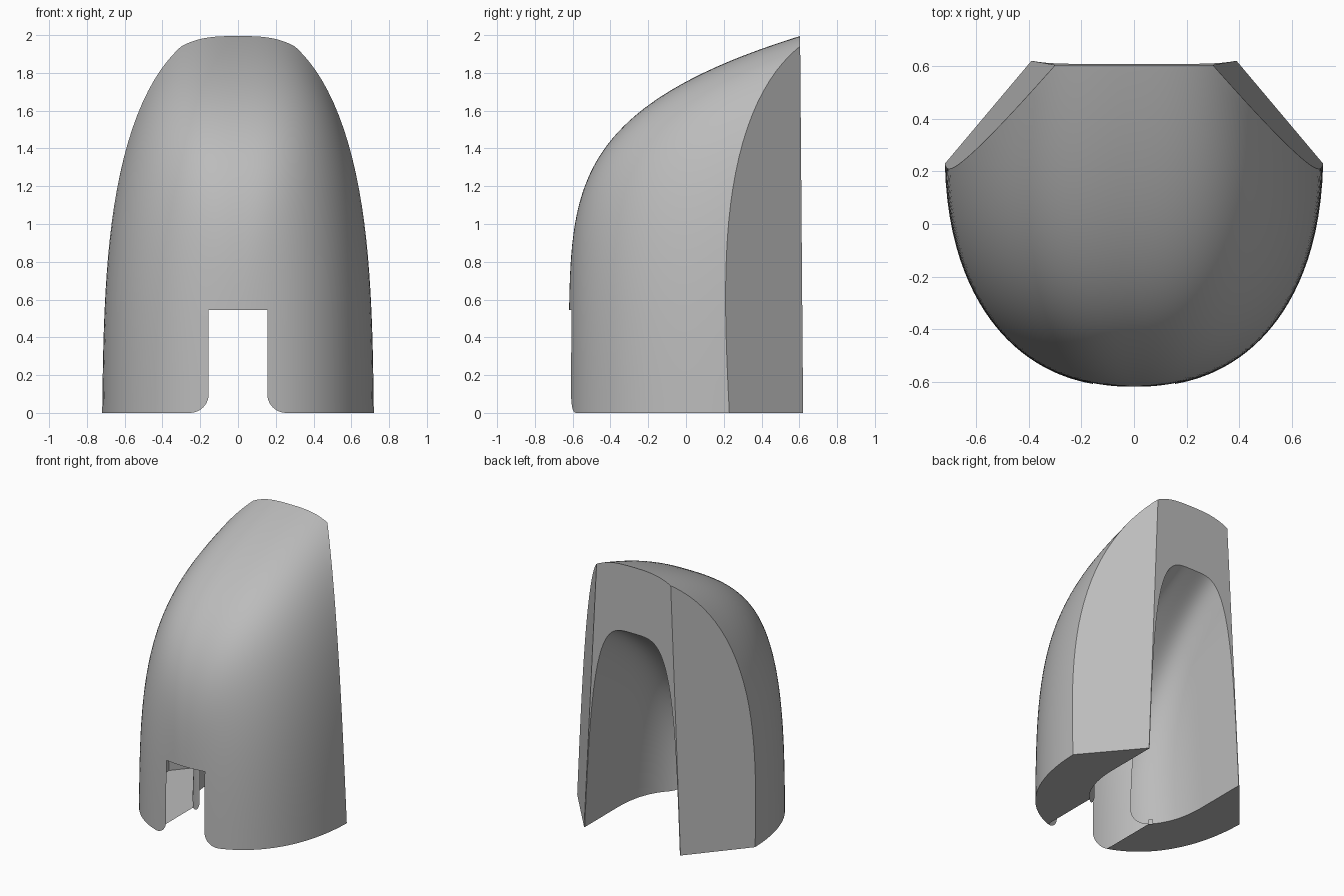
import bpy, bmesh
from math import sin, cos, pi, radians
from mathutils import Vector

cube = bpy.data.objects.get("Cube")
if cube:
    bpy.data.objects.remove(cube)

BACK = 0.62          # rear face
FLOOR = -0.1         # shells run below the ground, then get trimmed

grey = bpy.data.materials.new("plain grey")
grey.use_nodes = True
grey.diffuse_color = (0.5, 0.5, 0.5, 1)
grey.node_tree.nodes["Principled BSDF"].inputs["Base Color"].default_value = (0.5, 0.5, 0.5, 1)


def finish(bm, name):
    bmesh.ops.recalc_face_normals(bm, faces=bm.faces)
    mesh = bpy.data.meshes.new(name)
    bm.to_mesh(mesh)
    bm.free()
    mesh.materials.append(grey)
    obj = bpy.data.objects.new(name, mesh)
    bpy.context.collection.objects.link(obj)
    return obj


def half_dome(front, centre, width, height, rise, arch, draft, slices=64, segs=72):
    """Arched slices that grow from the front tip to just past the rear face."""
    bm = bmesh.new()
    rings = []
    for i in range(slices + 1):
        k = 0.04 + i / slices
        y = front + (BACK - front) * k ** (1 / rise)
        t = max(0, (centre - y) / (centre - front))
        w = width * (1 - t ** 2.3) ** (1 / 2.3)
        h = height * k
        ring = []
        for j in range(segs + 1):
            c, s = cos(pi * j / segs), sin(pi * j / segs)
            r = (abs(c) ** arch + abs(s) ** arch) ** (-1 / arch)
            z = h * r * s
            ring.append(bm.verts.new((w * r * c * (1 - draft * z), y, z)))
        ring.append(bm.verts.new((-w, y, FLOOR)))
        ring.append(bm.verts.new((w, y, FLOOR)))
        rings.append(ring)
    n = len(rings[0])
    for a, b in zip(rings, rings[1:]):
        for j in range(n):
            bm.faces.new((a[j], a[(j + 1) % n], b[(j + 1) % n], b[j]))
    bm.faces.new(rings[0])
    bm.faces.new(rings[-1])
    bmesh.ops.recalc_face_normals(bm, faces=bm.faces)
    return bm


def slice_off(bm, point, normal):
    """Remove everything beyond a plane and close the cut."""
    bmesh.ops.bisect_plane(bm, geom=bm.verts[:] + bm.edges[:] + bm.faces[:], dist=1e-5,
                           plane_co=point, plane_no=normal, clear_outer=True)
    open_edges = [e for e in bm.edges if e.is_boundary]
    bmesh.ops.holes_fill(bm, edges=open_edges)


# Outer shell with flat base, leaning rear face and two slanted rear corners
bm = half_dome(-0.62, 0.3, 0.72, 2.0, 0.19, 3, 0.015)
slice_off(bm, (0, 0, 0), (0, 0, -1))
slice_off(bm, (0, BACK, 0), (0, 1, 0.008))
for side in (1, -1):
    p = [Vector((side * x, y, z)) for x, y, z in
         ((0.39, 0.62, 0), (0.71, 0.24, 0), (0.30, 0.604, 1.94))]
    normal = (p[1] - p[0]).cross(p[2] - p[0])
    if normal.x * side < 0:
        normal.negate()
    slice_off(bm, p[0], normal)
shell = finish(bm, "shell")

# Rounded hollow open to the rear and the ground
hollow = finish(half_dome(-0.25, 0.25, 0.385, 1.52, 0.35, 4, 0.12), "hollow_cutter")

# Front slot with flared, rounded lower corners
R = 0.1
half = [(0.155, 0.545)]
half += [(0.255 - R * cos(a), R - R * sin(a)) for a in (pi / 2 * i / 10 for i in range(11))]
half.append((0.255, FLOOR))
outline = half + [(-x, z) for x, z in reversed(half)]
bm = bmesh.new()
face = bm.faces.new([bm.verts.new((x, -0.8, z)) for x, z in outline])
new = bmesh.ops.extrude_face_region(bm, geom=[face])["geom"]
bmesh.ops.translate(bm, vec=(0, 0.8, 0),
                    verts=[v for v in new if isinstance(v, bmesh.types.BMVert)])
slot = finish(bm, "slot_cutter")

bpy.context.view_layer.objects.active = shell
for cutter in (hollow, slot):
    cutter.hide_render = True
    mod = shell.modifiers.new(cutter.name, "BOOLEAN")
    mod.operation = "DIFFERENCE"
    mod.solver = "EXACT"
    mod.object = cutter
    bpy.ops.object.modifier_apply(modifier=mod.name)
    bpy.data.objects.remove(cutter)

bpy.ops.object.select_all(action="DESELECT")
shell.select_set(True)
bpy.ops.object.shade_smooth_by_angle(angle=radians(30))
